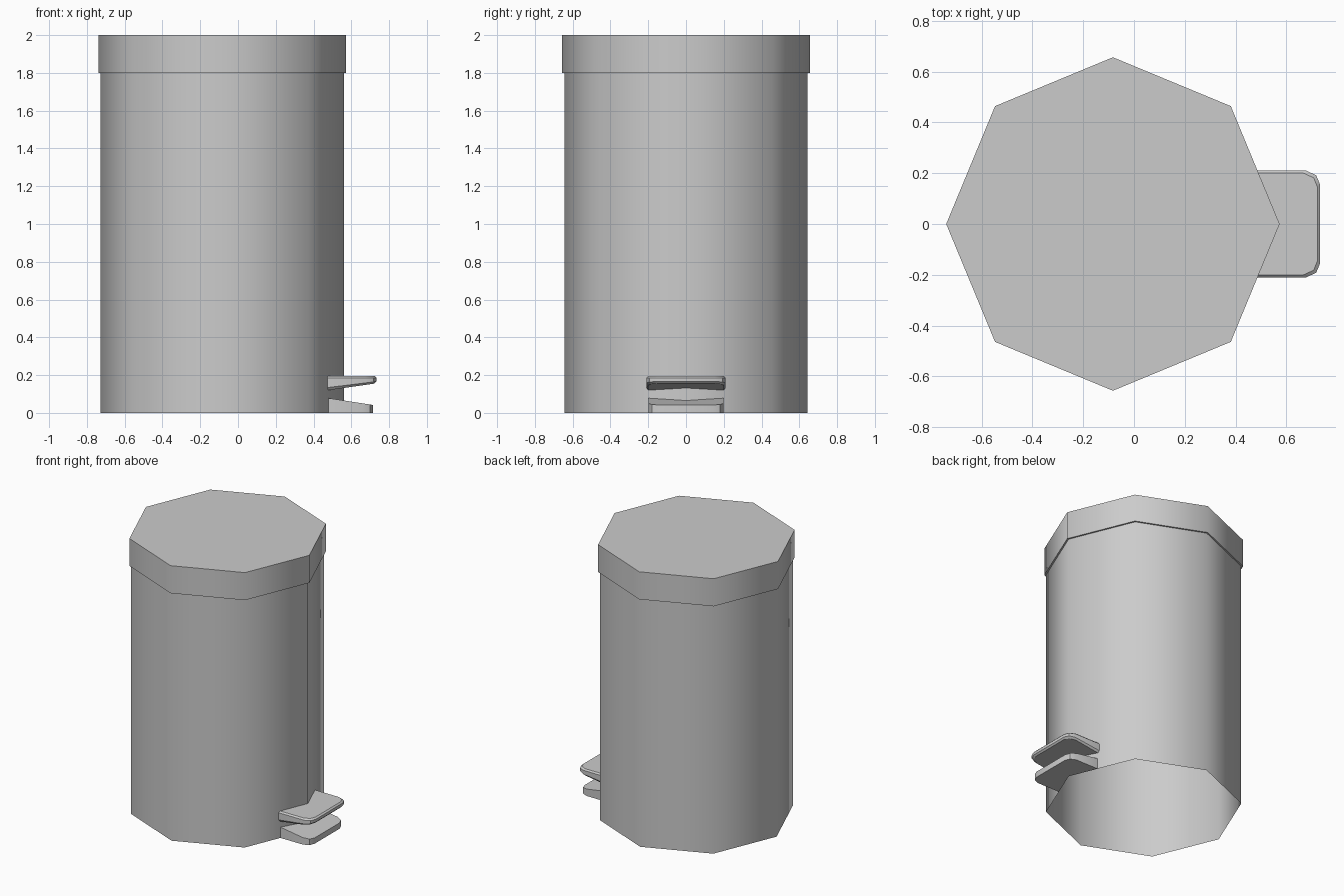
import bpy, bmesh, math

if "Cube" in bpy.data.objects:
    bpy.data.objects.remove(bpy.data.objects["Cube"])

CX = -0.083      # axis of the bin
R_BODY, R_LID = 0.644, 0.656


def loft(name, loops, closed=True, cap_bottom=False, cap_top=False, angle=50):
    """Skin a stack of counter-clockwise loops, listed bottom to top."""
    bm = bmesh.new()
    rings = [[bm.verts.new(p) for p in loop] for loop in loops]
    n = len(rings[0])
    for a, b in zip(rings, rings[1:]):
        for i in range(n if closed else n - 1):
            j = (i + 1) % n
            bm.faces.new((a[i], a[j], b[j], b[i]))
    if cap_bottom:
        bm.faces.new(rings[0][::-1])
    if cap_top:
        bm.faces.new(rings[-1])
    mesh = bpy.data.meshes.new(name)
    bm.to_mesh(mesh)
    bm.free()
    obj = bpy.data.objects.new(name, mesh)
    bpy.context.collection.objects.link(obj)
    bpy.ops.object.select_all(action='DESELECT')
    obj.select_set(True)
    bpy.context.view_layer.objects.active = obj
    bpy.ops.object.shade_smooth_by_angle(angle=math.radians(angle))
    return obj


def octagon(r, z):
    return [(CX + r * math.cos(k * math.pi / 4), r * math.sin(k * math.pi / 4), z)
            for k in range(8)]


def pedal_loop(half, front, z_wall, z_front):
    """Rounded pedal outline fitted to the wall corner; height slopes along x."""
    wall = CX + R_BODY
    xs = wall - half * math.tan(math.pi / 8)
    side = [(xs, half), (front - 0.055, half),
            (front - 0.015, half - 0.018), (front, half - 0.055)]
    pts = [(x, -y) for x, y in side] + side[::-1] + [(wall, 0)]
    slope = (z_front - z_wall) / (front - xs)
    return [(x, y, z_wall + slope * (x - xs)) for x, y in pts]


def pedal(name, layers):
    loops = [pedal_loop(*layer) for layer in layers]
    # the last point is the wall corner: the back stays open against the wall
    return loft(name, loops, closed=False, cap_bottom=True, cap_top=True, angle=30)


# Open-bottomed body
loft("bin_body", [octagon(R_BODY, 0), octagon(R_BODY, 1.8)])

# Lid with a narrow overhanging rim
loft("bin_lid", [octagon(R_BODY, 1.8), octagon(R_LID, 1.8), octagon(R_LID, 2.0)],
     cap_top=True)

# Upper foot pedal: half width, front x, height at wall, height at front
pedal("foot_pedal", [(0.200, 0.722, 0.120, 0.155),
                     (0.210, 0.732, 0.134, 0.166),
                     (0.210, 0.732, 0.186, 0.186),
                     (0.200, 0.722, 0.196, 0.196)])

# Lower pedal base
pedal("pedal_base", [(0.198, 0.715, 0.0, 0.0),
                     (0.198, 0.715, 0.078, 0.042)])
